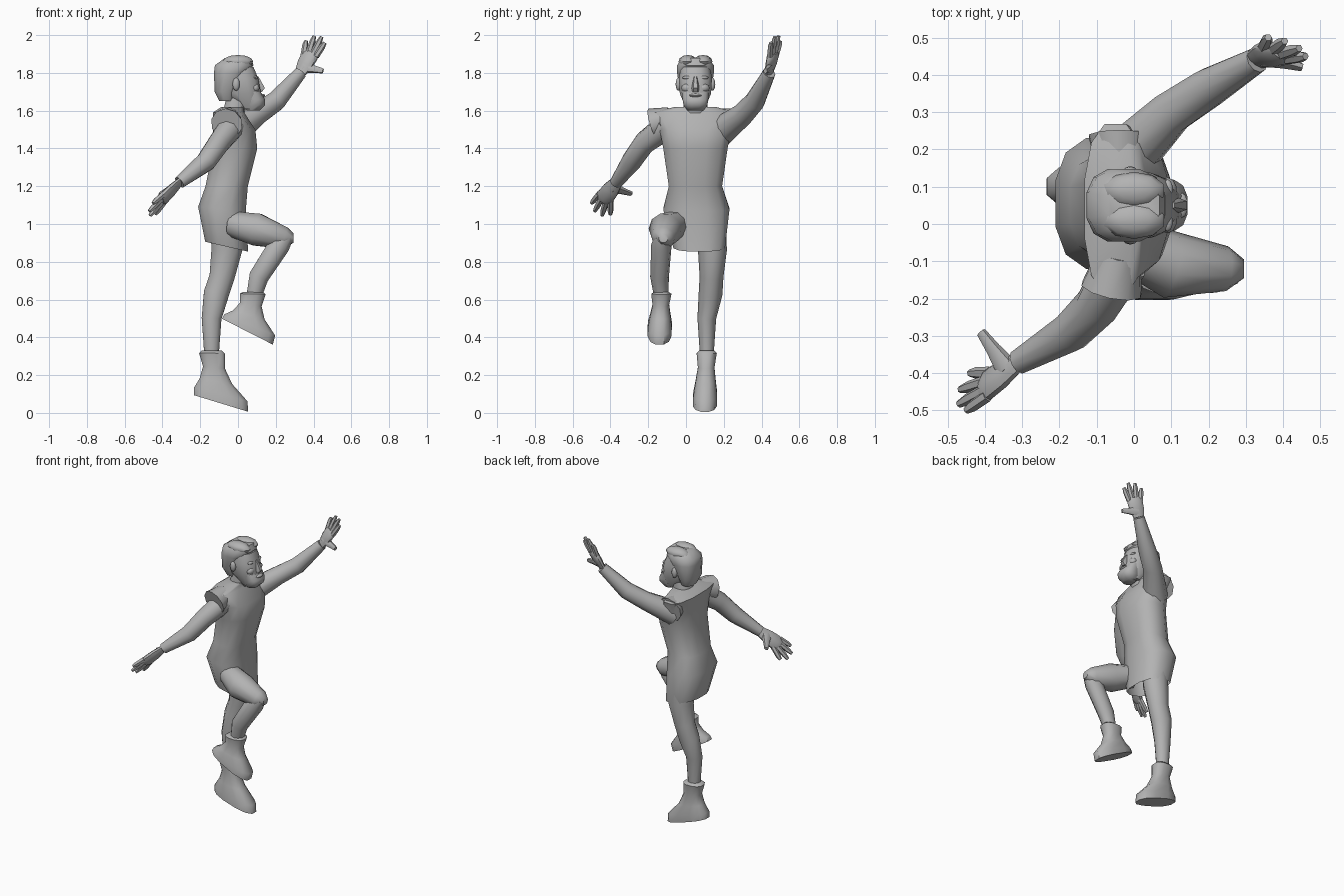
import bpy, bmesh, math
from mathutils import Vector, Matrix

cube = bpy.data.objects.get("Cube")
if cube:
    bpy.data.objects.remove(cube, do_unlink=True)

SPINE = .05  # sideways position of the body's middle
COLOUR = (.45, .45, .45, 1)
grey = bpy.data.materials.new("plain_grey")
grey.use_nodes = True
grey.diffuse_color = COLOUR
grey.node_tree.nodes["Principled BSDF"].inputs["Base Color"].default_value = COLOUR


def finish(name, bm):
    """Turn a bmesh into a smooth grey part that keeps its sharp edges."""
    bmesh.ops.recalc_face_normals(bm, faces=bm.faces)
    mesh = bpy.data.meshes.new(name)
    bm.to_mesh(mesh)
    bm.free()
    mesh.materials.append(grey)
    part = bpy.data.objects.new(name, mesh)
    bpy.context.collection.objects.link(part)
    bpy.ops.object.select_all(action='DESELECT')
    part.select_set(True)
    bpy.context.view_layer.objects.active = part
    bpy.ops.object.shade_smooth_by_angle(angle=math.radians(50))


def loft(name, rings, open_bottom=False):
    """Skin a list of point rings into one part."""
    bm = bmesh.new()
    loops = [[bm.verts.new(point) for point in points] for points in rings]
    for low, high in zip(loops, loops[1:]):
        for i in range(len(low)):
            bm.faces.new((low[i - 1], low[i], high[i], high[i - 1]))
    if not open_bottom:
        bm.faces.new(loops[0])
    bm.faces.new(loops[-1])
    finish(name, bm)


def ring(z, x, deep, wide, y=SPINE, lean=0, sides=12):
    """Slightly squared oval around (x, y, z), tipped forward by lean degrees."""
    def squared(value):
        return math.copysign(abs(value) ** .8, value)

    tilt = Matrix.Rotation(math.radians(lean), 3, 'Y')
    angles = [math.tau * (i + .5) / sides for i in range(sides)]
    return [Vector((x, y, z)) + tilt @ Vector((deep * squared(math.cos(a)),
                                               wide * squared(math.sin(a)), 0))
            for a in angles]


def limb(name, joints, flat=1, side=(0, 1, 0), sides=10):
    """Tube through (position, radius) joints, thinned by flat along side."""
    rings = []
    side = Vector(side)
    for i, (centre, radius) in enumerate(joints):
        before = joints[max(i - 1, 0)][0]
        after = joints[min(i + 1, len(joints) - 1)][0]
        axis = (after - before).normalized()
        across = (side - axis * side.dot(axis)).normalized()
        up = axis.cross(across)
        angles = [math.tau * k / sides for k in range(sides)]
        rings.append([centre + radius * (across * flat * math.cos(a) + up * math.sin(a))
                      for a in angles])
    loft(name, rings)


def joint(x, y, z, radius):
    return Vector((x, y, z)), radius


def ball(name, at, size):
    """Low-poly ellipsoid."""
    bm = bmesh.new()
    bmesh.ops.create_uvsphere(bm, u_segments=10, v_segments=6, radius=1)
    bmesh.ops.scale(bm, vec=size, verts=bm.verts)
    bmesh.ops.translate(bm, vec=at, verts=bm.verts)
    finish(name, bm)


def hand(name, wrist, knuckle, first_tip, last_tip, thumb_tip):
    """Flat palm, four fingers spread between two tips, and a thumb."""
    wrist, knuckle, first, last, thumb = map(
        Vector, (wrist, knuckle, first_tip, last_tip, thumb_tip))
    across = (last - first).normalized()
    normal = across.cross(knuckle - wrist)
    limb(name + "_palm", [(wrist, .034), (wrist.lerp(knuckle, .5), .047), (knuckle, .05),
                          (wrist.lerp(knuckle, 1.2), .035)], flat=.5, side=normal)
    for i in range(4):
        tip = first.lerp(last, i / 3)
        if i in (1, 2):  # the middle fingers reach further
            tip = wrist.lerp(tip, 1.17)
        root = knuckle + across * (i - 1.5) * .024
        limb(f"{name}_finger_{i + 1}", [(root, .017), (root.lerp(tip, .7), .016), (tip, .01)],
             side=normal, sides=6)
    root = wrist.lerp(knuckle, .35)
    limb(name + "_thumb", [(root, .034), (root.lerp(thumb, .55), .021), (thumb, .014)],
         flat=.8, side=normal, sides=6)


def boot(name, sole, cuff, lean):
    """Sloping sole with a toe box, narrowing instep and flared cuff."""
    sole, cuff = Vector(sole), Vector(cuff)
    rings = []
    for share, deep, wide, forward in ((0, .155, .065, .01), (.17, .15, .065, .015),
                                       (.42, .09, .055, 0), (.68, .06, .045, 0),
                                       (.95, .07, .055, 0), (1, .055, .04, 0)):
        centre = sole.lerp(cuff, share)
        rings.append(ring(x=centre.x + forward, y=centre.y, z=centre.z, deep=deep, wide=wide,
                          lean=lean * (1 - share)))
    loft(name, rings)


# Tunic: open skirt, nipped waist, shoulders flaring past the arms
loft("tunic", [
    ring(z=.88, x=-.06, deep=.12, wide=.14, y=SPINE + .02, lean=13),
    ring(z=1.08, x=-.085, deep=.13, wide=.18, y=SPINE + .005, lean=5),
    ring(z=1.2, x=-.06, deep=.115, wide=.145),
    ring(z=1.4, x=-.015, deep=.12, wide=.175),
    ring(z=1.5, x=-.02, deep=.115, wide=.195),
    ring(z=1.59, x=-.05, deep=.085, wide=.235, y=SPINE - .01),
    ring(z=1.62, x=-.03, deep=.06, wide=.11)], open_bottom=True)
limb("right_sleeve", [joint(-.04, -.08, 1.56, .06), joint(-.06, -.175, 1.53, .085)])
limb("left_sleeve", [joint(-.04, .14, 1.55, .06), joint(-.04, .235, 1.53, .085)])

# Head: neck, face, hair and beard are stacked ovals
loft("neck", [
    ring(z=1.56, x=-.03, deep=.06, wide=.07),
    ring(z=1.68, x=0, deep=.06, wide=.06)])
loft("face", [
    ring(z=1.61, x=.06, deep=.05, wide=.05),
    ring(z=1.69, x=.025, deep=.1, wide=.085),
    ring(z=1.77, x=.01, deep=.1, wide=.09),
    ring(z=1.83, x=0, deep=.085, wide=.08)])
loft("hair", [
    ring(z=1.65, x=-.06, deep=.04, wide=.06),
    ring(z=1.7, x=-.065, deep=.06, wide=.085),
    ring(z=1.8, x=-.04, deep=.09, wide=.1),
    ring(z=1.84, x=-.02, deep=.105, wide=.1),
    ring(z=1.88, x=0, deep=.07, wide=.07)])
loft("beard", [
    ring(z=1.6, x=.08, deep=.035, wide=.045),
    ring(z=1.63, x=.09, deep=.055, wide=.065),
    ring(z=1.66, x=.09, deep=.055, wide=.07),
    ring(z=1.7, x=.07, deep=.05, wide=.075)])
loft("nose", [
    ring(z=1.7, x=.11, deep=.02, wide=.02, sides=6),
    ring(z=1.72, x=.12, deep=.025, wide=.02, sides=6),
    ring(z=1.78, x=.1, deep=.01, wide=.01, sides=6)])
ball("lips", at=(.125, SPINE, 1.68), size=(.02, .035, .01))
for label, sign in (("left", 1), ("right", -1)):
    ball(label + "_ear", at=(-.01, SPINE + sign * .09, 1.74), size=(.02, .015, .035))
    ball(label + "_brow", at=(.09, SPINE + sign * .04, 1.775), size=(.015, .03, .01))
    ball(label + "_cheek", at=(.09, SPINE + sign * .04, 1.72), size=(.025, .035, .025))
    ball(label + "_hair_lock", at=(0, SPINE + sign * .04, 1.86), size=(.085, .05, .035))

# Arms: left raised forward, right swung back
limb("left_arm", [
    joint(-.03, .17, 1.48, .08), joint(.1, .3, 1.58, .06),
    joint(.2, .365, 1.65, .055), joint(.33, .44, 1.8, .035)])
limb("right_arm", [
    joint(-.03, -.1, 1.52, .07), joint(-.1, -.22, 1.43, .06),
    joint(-.17, -.29, 1.33, .055), joint(-.31, -.37, 1.22, .034)])
hand("left_hand", wrist=(.33, .44, 1.8), knuckle=(.38, .46, 1.89),
     first_tip=(.36, .5, 1.97), last_tip=(.46, .45, 1.96), thumb_tip=(.45, .42, 1.81))
hand("right_hand", wrist=(-.31, -.37, 1.22), knuckle=(-.39, -.43, 1.14),
     first_tip=(-.45, -.5, 1.11), last_tip=(-.44, -.4, 1.05), thumb_tip=(-.41, -.29, 1.16))

# Legs: left planted, right knee lifted
limb("left_leg", [
    joint(-.06, .13, 1, .09), joint(-.06, .14, .86, .085), joint(-.085, .135, .72, .07),
    joint(-.115, .13, .63, .07), joint(-.14, .11, .5, .055), joint(-.14, .11, .3, .04)],
    flat=.9)
limb("right_thigh", [
    joint(-.03, -.05, 1, .07), joint(.1, -.11, .97, .09),
    joint(.25, -.12, .925, .06), joint(.295, -.12, .925, .025)])
limb("right_shin", [
    joint(.26, -.13, .94, .04), joint(.22, -.13, .89, .06), joint(.11, -.14, .72, .055),
    joint(.08, -.13, .6, .04)], flat=.9)
boot("left_boot", sole=(-.1, .1, .05), cuff=(-.14, .11, .33), lean=17)
boot("right_boot", sole=(.04, -.14, .43), cuff=(.08, -.13, .64), lean=27)
